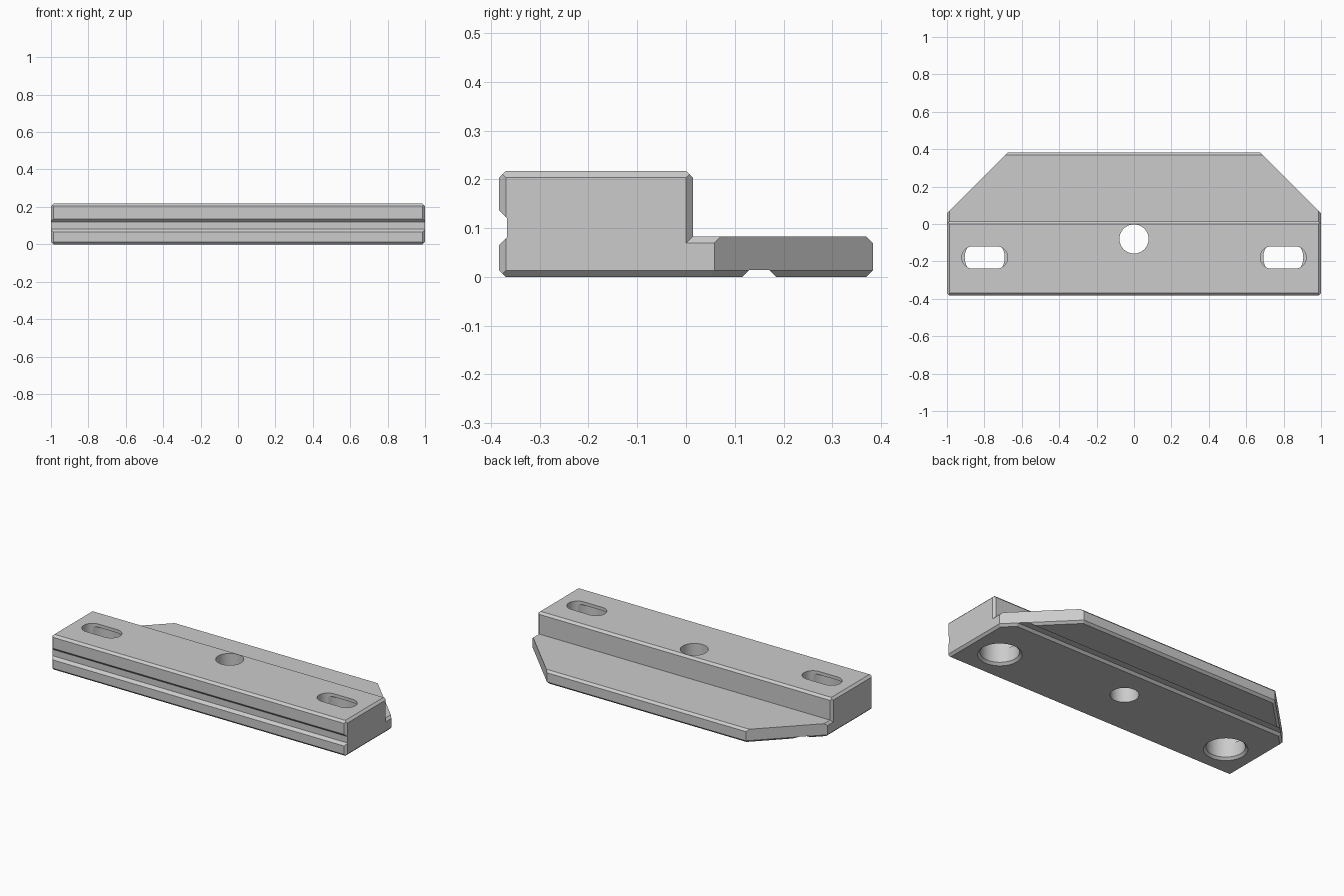
import bpy, bmesh, math
from mathutils import Vector

cube = bpy.data.objects.get("Cube")
if cube:
    bpy.data.objects.remove(cube, do_unlink=True)

BEVEL = 0.0135
FRONT, BACK, STEP = -0.383, 0.383, 0.014
HIGH, LOW = 0.217, 0.083

grey = bpy.data.materials.new("plain grey")
grey.use_nodes = True
grey.diffuse_color = (0.6, 0.6, 0.6, 1)
grey.node_tree.nodes["Principled BSDF"].inputs["Base Color"].default_value = (0.6, 0.6, 0.6, 1)


def make_object(name, bm):
    bmesh.ops.recalc_face_normals(bm, faces=bm.faces)
    mesh = bpy.data.meshes.new(name)
    bm.to_mesh(mesh)
    bm.free()
    mesh.materials.append(grey)
    obj = bpy.data.objects.new(name, mesh)
    bpy.context.collection.objects.link(obj)
    return obj


def prism(points, offset):
    """Closed solid: a flat outline pushed along an offset."""
    bm = bmesh.new()
    face = bm.faces.new([bm.verts.new(p) for p in points])
    result = bmesh.ops.extrude_face_region(bm, geom=[face], use_keep_orig=True)
    new = [v for v in result["geom"] if isinstance(v, bmesh.types.BMVert)]
    bmesh.ops.translate(bm, verts=new, vec=offset)
    return bm


def box(y0, y1, z1):
    outline = [(-1, y0, 0), (1, y0, 0), (1, y1, 0), (-1, y1, 0)]
    return prism(outline, (0, 0, z1))


def slice_off(bm, point, normal):
    """Cut a convex solid with a plane and cap the cut."""
    geom = bm.verts[:] + bm.edges[:] + bm.faces[:]
    cut = bmesh.ops.bisect_plane(bm, geom=geom, plane_co=point, plane_no=normal,
                                 clear_outer=True)["geom_cut"]
    edges = [e for e in cut if isinstance(e, bmesh.types.BMEdge)]
    bmesh.ops.edgeloop_fill(bm, edges=edges)


def chamfer(bm, corner, normal):
    """Slice a 45 degree chamfer off the edge running through corner."""
    n = Vector(normal).normalized()
    slice_off(bm, Vector(corner) - n * BEVEL / math.sqrt(2), n)


def combine(obj, other, operation):
    mod = obj.modifiers.new(operation.title(), 'BOOLEAN')
    mod.operation, mod.object, mod.solver = operation, other, 'EXACT'
    bpy.context.view_layer.objects.active = obj
    bpy.ops.object.modifier_apply(modifier=mod.name)
    bpy.data.objects.remove(other, do_unlink=True)


# Tall front block with chamfered ends, front and top
block = box(FRONT, STEP, HIGH)
for y, z, ny, nz in ((FRONT, 0, -1, -1), (FRONT, HIGH, -1, 1), (STEP, HIGH, 1, 1)):
    chamfer(block, (0, y, z), (0, ny, nz))
for s in (-1, 1):
    chamfer(block, (s, 0, HIGH), (s, 0, 1))
    chamfer(block, (s, 0, 0), (s, 0, -1))
    chamfer(block, (s, FRONT, 0), (s, -1, 0))
    chamfer(block, (s, STEP, 0), (s, 1, 0))

# Low rear plate with clipped corners
plate = box(-0.1, BACK, LOW)
chamfer(plate, (0, BACK, LOW), (0, 1, 1))
chamfer(plate, (0, BACK, 0), (0, 1, -1))
for s in (-1, 1):
    chamfer(plate, (s, 0, LOW), (s, 0, 1))
    chamfer(plate, (s, 0, 0), (s, 0, -1))
    slice_off(plate, (s, 0.058, 0), (s, 1, 0))
    diagonal = Vector((s, 1, 0)).normalized()
    normal = (diagonal - Vector((0, 0, 1))).normalized()
    slice_off(plate, Vector((s, 0.058, BEVEL)), normal)

body = make_object("mounting_block", block)
combine(body, make_object("rear_plate", plate), 'UNION')

# Grooves along the front face and the underside
front_groove = [(FRONT - 0.02, 0.045), (-0.367, 0.081), (-0.367, 0.12), (FRONT - 0.02, 0.156)]
under_groove = [(0.095, -0.02), (0.129, 0.014), (0.171, 0.014), (0.205, -0.02)]
for name, outline in (("front_groove", front_groove), ("under_groove", under_groove)):
    cutter = prism([(-1.1, y, z) for y, z in outline], (2.2, 0, 0))
    combine(body, make_object(name, cutter), 'DIFFERENCE')


def round_cutter(name, x, y, z0, z1, r0, r1):
    bm = bmesh.new()
    bmesh.ops.create_cone(bm, cap_ends=True, segments=48, radius1=r0, radius2=r1, depth=z1 - z0)
    bmesh.ops.translate(bm, verts=bm.verts, vec=(x, y, (z0 + z1) / 2))
    return make_object(name, bm)


# Centre hole
combine(body, round_cutter("centre_hole", 0, -0.08, -0.1, 0.4, 0.078, 0.078), 'DIFFERENCE')

# Slots in the top, opening into wide bores from below
for s in (-1, 1):
    x, y, r, reach = s * 0.798, -0.179, 0.06, 0.063
    outline = []
    for i in range(26):
        side = 1 if i < 13 else -1
        a = -math.pi / 2 + math.pi * (i if i < 13 else i - 1) / 12
        outline.append((x + side * reach + r * math.cos(a), y + r * math.sin(a), 0.1))
    combine(body, make_object("slot", prism(outline, (0, 0, 0.3))), 'DIFFERENCE')
    combine(body, round_cutter("bore", x, y, -0.1, 0.197, 0.107, 0.107), 'DIFFERENCE')
    combine(body, round_cutter("bore_chamfer", x, y, -0.02, 0.014, 0.141, 0.107), 'DIFFERENCE')

# Shading
bpy.ops.object.select_all(action='DESELECT')
body.select_set(True)
bpy.context.view_layer.objects.active = body
bpy.ops.object.shade_smooth_by_angle(angle=math.radians(30))
